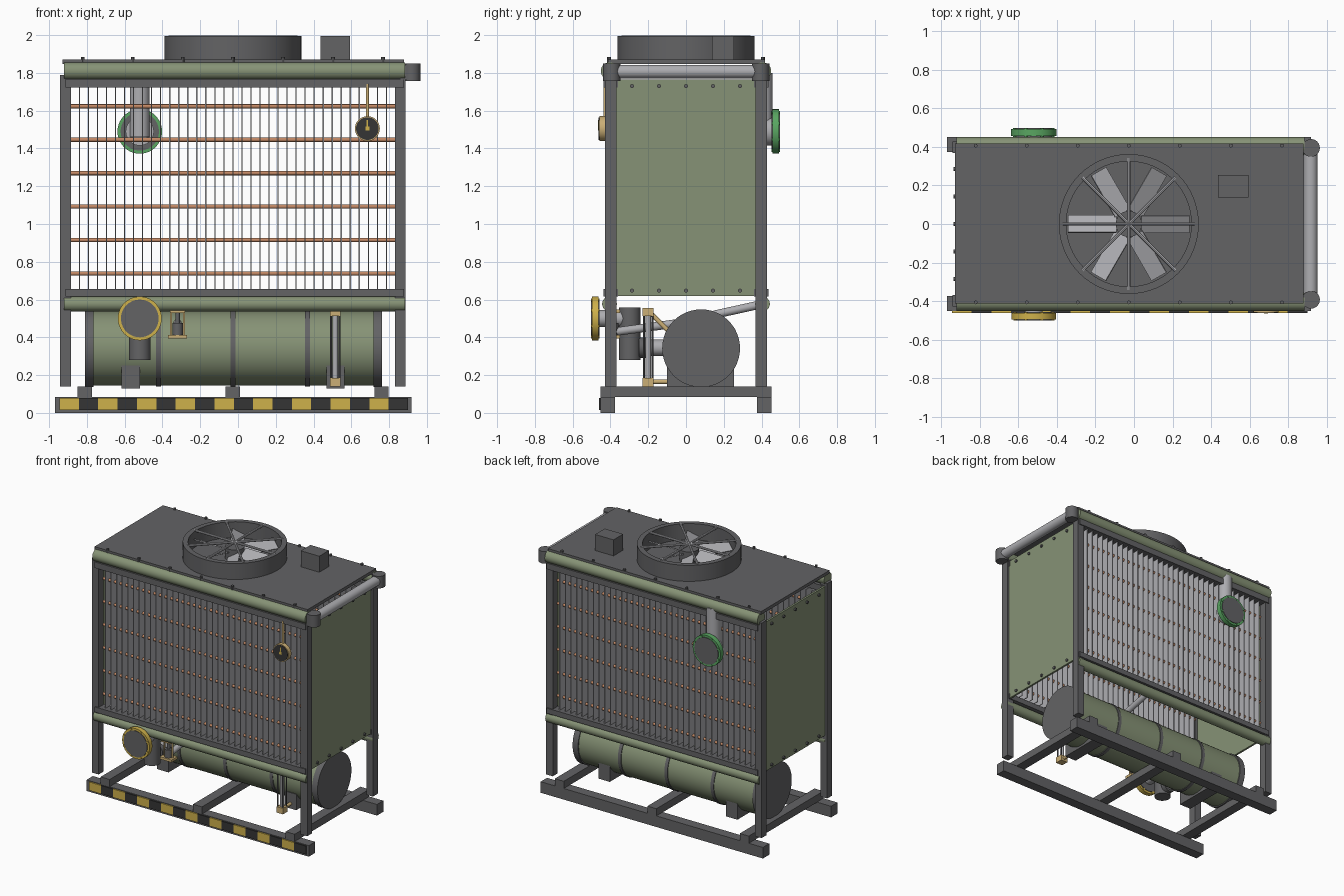
import bpy, bmesh, math
from mathutils import Vector, Matrix

cube = bpy.data.objects.get("Cube")
if cube:
    bpy.data.objects.remove(cube, do_unlink=True)

CX = -0.027      # middle of the cabinet
parts = []


def colour(name, rgb):
    m = bpy.data.materials.new(name)
    m.use_nodes = True
    m.diffuse_color = (*rgb, 1)
    m.node_tree.nodes["Principled BSDF"].inputs["Base Color"].default_value = (*rgb, 1)
    return m


GREY = colour("dark grey steel", (0.125, 0.125, 0.13))
GREEN = colour("sage green paint", (0.24, 0.29, 0.18))
STEEL = colour("light grey metal", (0.42, 0.42, 0.44))
COPPER = colour("copper", (0.55, 0.25, 0.13))
YELLOW = colour("warning yellow", (0.62, 0.44, 0.07))
BLACK = colour("black", (0.035, 0.035, 0.035))
BRASS = colour("brass", (0.6, 0.43, 0.18))
VIVID = colour("vivid green", (0.1, 0.38, 0.12))


def box(bm, x, y, z):
    """Box from three (low, high) ranges."""
    mid = [(a + b) / 2 for a, b in (x, y, z)]
    size = [b - a for a, b in (x, y, z)]
    bmesh.ops.create_cube(bm, size=1, matrix=Matrix.Translation(mid) @ Matrix.Diagonal((*size, 1)))


def rod(bm, a, b, r, n=24):
    """Cylinder between two points."""
    a, b = Vector(a), Vector(b)
    turn = (b - a).to_track_quat('Z', 'Y').to_matrix().to_4x4()
    bmesh.ops.create_cone(bm, cap_ends=True, segments=n, radius1=r, radius2=r,
                          depth=(b - a).length, matrix=Matrix.Translation((a + b) / 2) @ turn)


def finish(name, mat, bm):
    me = bpy.data.meshes.new(name)
    bm.to_mesh(me)
    bm.free()
    me.materials.append(mat)
    ob = bpy.data.objects.new(name, me)
    bpy.context.collection.objects.link(ob)
    parts.append(ob)
    return ob


def boxes(name, mat, *ranges):
    bm = bmesh.new()
    for r in ranges:
        box(bm, *r)
    return finish(name, mat, bm)


def rods(name, mat, *specs):
    bm = bmesh.new()
    for s in specs:
        rod(bm, *s)
    return finish(name, mat, bm)


def both(lo, hi):
    """A y range on the front and its mirror on the back."""
    return [(-hi, -lo), (lo, hi)]


# Skid base with hazard tiles
boxes("base_rails", GREY, *[((-0.97, 0.918), y, (0, 0.085)) for y in both(0.375, 0.452)])
boxes("cross_beams", GREY, *[((x - 0.038, x + 0.038), (-0.452, 0.452), (0.083, 0.14))
                             for x in (-0.812, CX, 0.76)])
for k, (name, mat) in enumerate((("yellow_tiles", YELLOW), ("black_tiles", BLACK))):
    boxes(name, mat, *[((-0.945 + 0.1025 * i, -0.8425 + 0.1025 * i), (-0.461, -0.452), (0.015, 0.08))
                       for i in range(k, 18, 2)])

# Cabinet frame
boxes("legs", GREY, *[(x, y, (0.14, 1.79)) for y in both(0.368, 0.428)
                      for x in ((-0.942, -0.884), (0.832, 0.888))])
boxes("coil_rails", GREY, *[((-0.912, 0.878), y, z) for y in both(0.36, 0.436)
                            for z in ((0.615, 0.655), (1.722, 1.768))])
for name, z, r in (("upper_manifold", 1.81, 0.046), ("lower_manifold", 0.577, 0.039)):
    rods(name, GREEN, *[((-0.922, y, z), (0.885, y, z), r) for y in (-0.405, 0.405)])
boxes("top_plate", GREY, ((-0.93, 0.88), (-0.413, 0.418), (1.848, 1.872)))
rods("plate_bolts", GREY, *[((CX + 0.265 * i, y, 1.845), (CX + 0.265 * i, y, 1.885), 0.01, 8)
                            for i in range(-3, 4) for y in (-0.407, 0.407)])

# End panels with bolt rows
boxes("end_panels", GREEN, *[(x, (-0.37, 0.368), (0.62, 1.765))
                             for x in ((-0.925, -0.91), (0.857, 0.872))])
rods("panel_bolts", GREY, *[((x, 0.143 * i, z), (x + d, 0.143 * i, z), 0.011, 8)
                            for i in range(-2, 3) for z in (0.647, 1.73)
                            for x, d in ((-0.923, -0.014), (0.87, 0.012))])

# Finned coils, front and back
boxes("coil_fins", STEEL, *[((x - 0.003, x + 0.003), y, (0.655, 1.722)) for y in both(0.322, 0.412)
                            for x in [CX + 0.0478 * i for i in range(-17, 18)]])
rods("coil_tubes", COPPER, *[((-0.884, y, 0.738 + 0.177 * i), (0.832, y, 0.738 + 0.177 * i), 0.011, 12)
                             for y in (-0.367, 0.367) for i in range(6)])

# Crossover header pipe on the end
rods("header_pipe", STEEL, ((0.917, -0.39, 1.807), (0.917, 0.39, 1.807), 0.036))
rods("header_caps", GREY, *[((0.919, y, 1.758), (0.919, y, 1.85), 0.046) for y in (-0.393, 0.395)])
boxes("header_stubs", GREY, *[((0.86, 0.919), y, (1.765, 1.845)) for y in both(0.37, 0.43)])

# Fan shroud: a square ring profile spun round
bm = bmesh.new()
loop = [bm.verts.new((r, 0, z)) for r, z in ((0.363, 1.87), (0.363, 1.995), (0.325, 1.995), (0.325, 1.87))]
edges = [bm.edges.new((loop[i], loop[(i + 1) % 4])) for i in range(4)]
bmesh.ops.spin(bm, geom=loop + edges, cent=(0, 0, 0), axis=(0, 0, 1),
               angle=math.tau, steps=64, use_merge=True)
bmesh.ops.remove_doubles(bm, verts=bm.verts, dist=0.0001)
bmesh.ops.recalc_face_normals(bm, faces=bm.faces)
shroud = finish("fan_shroud", GREY, bm)
shroud.location.x = CX

# Fan blades, hub and guard bars
bm = bmesh.new()
for i in range(6):
    m = (Matrix.Translation((CX, 0, 1.92)) @ Matrix.Rotation(math.tau * i / 6, 4, 'Z')
         @ Matrix.Translation((0.19, 0, 0)) @ Matrix.Rotation(math.radians(28), 4, 'X')
         @ Matrix.Diagonal((0.25, 0.1, 0.008, 1)))
    bmesh.ops.create_cube(bm, size=1, matrix=m)
finish("fan_blades", STEEL, bm)
rods("fan_hub", GREY, ((CX, 0, 1.872), (CX, 0, 1.96), 0.068))
guard = []
for i in range(4):
    d = Vector((math.cos(math.pi * i / 4), math.sin(math.pi * i / 4), 0)) * 0.342
    c = Vector((CX, 0, 1.99))
    guard.append((c - d, c + d, 0.009, 8))
rods("fan_guard", STEEL, *guard)
boxes("control_box", GREY, ((0.437, 0.594), (0.138, 0.255), (1.87, 1.995)))

# Horizontal drum with bands, end caps and saddles
rods("drum", GREEN, ((-0.79, 0.08, 0.342), (0.74, 0.08, 0.342), 0.198, 48))
rods("drum_bands", GREY, *[((x - 0.013, 0.08, 0.342), (x + 0.013, 0.08, 0.342), 0.203, 48)
                           for x in (-0.42, CX, 0.368)])
rods("drum_caps", GREY, *[((x - 0.023, 0.08, 0.342), (x + 0.023, 0.08, 0.342), 0.206, 48)
                          for x in (-0.787, 0.74)])
boxes("saddles", GREY, *[((x - 0.048, x + 0.048), (-0.1, 0.255), (0.128, 0.25)) for x in (-0.568, 0.517)])


def flange(name, mat, x, z, y, face, r):
    """Ring flange with a blank face plate and a circle of bolts."""
    out = math.copysign(0.005, face - y)
    rods(name + "_flange", mat, ((x, y, z), (x, face - out, z), r, 40))
    rods(name + "_blank", GREY, ((x, y - out, z), (x, face, z), r * 0.86, 40))
    bolts = []
    for i in range(8):
        a = math.tau * (i + 0.5) / 8
        p = Vector((x + math.cos(a) * r * 0.92, 0, z + math.sin(a) * r * 0.92))
        bolts.append((p + Vector((0, y - out, 0)), p + Vector((0, face, 0)), 0.008, 8))
    rods(name + "_bolts", mat, *bolts)


# Pump, inlet and outlet flanges
rods("pump_body", GREY, ((-0.52, -0.298, 0.28), (-0.52, -0.298, 0.558), 0.058),
     ((-0.52, -0.25, 0.345), (-0.52, -0.215, 0.345), 0.055))
rods("pump_pipes", STEEL, ((-0.52, -0.23, 0.345), (-0.52, -0.05, 0.345), 0.043),
     ((-0.52, -0.46, 0.5), (-0.52, -0.3, 0.5), 0.045))
flange("inlet", YELLOW, -0.52, 0.5, -0.462, -0.502, 0.116)
rods("outlet_pipe", STEEL, ((-0.52, 0.405, 1.46), (-0.52, 0.405, 1.8), 0.052),
     ((-0.52, 0.4, 1.49), (-0.52, 0.46, 1.49), 0.075))
flange("outlet", VIVID, -0.52, 1.49, 0.457, 0.498, 0.118)

# Relief valve on its sloping pipe, and the return pipe behind
rods("sloping_pipes", STEEL, ((-0.32, -0.37, 0.43), (-0.32, -0.04, 0.475), 0.022),
     ((0.2, 0.15, 0.52), (0.2, 0.4, 0.575), 0.022))
boxes("valve_yoke", BRASS, ((-0.37, -0.27), (-0.42, -0.35), (0.393, 0.412)),
      ((-0.36, -0.28), (-0.42, -0.35), (0.53, 0.548)),
      *[((x - 0.005, x + 0.005), (-0.39, -0.38), (0.4, 0.54)) for x in (-0.355, -0.285)])
rods("valve_core", GREY, ((-0.32, -0.385, 0.41), (-0.32, -0.385, 0.475), 0.028),
     ((-0.32, -0.385, 0.47), (-0.32, -0.385, 0.535), 0.012))

# Level glass in front of the drum
boxes("level_blocks", BRASS, *[((0.487, 0.543), (-0.23, -0.172), z) for z in ((0.14, 0.185), (0.512, 0.555))])
rods("level_links", BRASS, ((0.515, -0.2, 0.165), (0.515, 0.03, 0.165), 0.012),
     ((0.515, -0.18, 0.52), (0.515, -0.08, 0.42), 0.012))
rods("level_tube", STEEL, ((0.515, -0.2, 0.18), (0.515, -0.2, 0.52), 0.015))
rods("level_guards", GREY, *[((0.515 + s, -0.2 + t, 0.18), (0.515 + s, -0.2 + t, 0.52), 0.005, 8)
                             for s in (-0.022, 0.022) for t in (-0.022, 0.022)])

# Pressure gauge hanging on the front coil
rods("gauge_case", BRASS, ((0.685, -0.425, 1.505), (0.685, -0.459, 1.505), 0.066, 32),
     ((0.685, -0.43, 1.55), (0.685, -0.43, 1.74), 0.008, 12))
rods("gauge_dial", BLACK, ((0.685, -0.455, 1.505), (0.685, -0.462, 1.505), 0.06, 32))
boxes("gauge_needle", YELLOW, ((0.681, 0.689), (-0.465, -0.46), (1.5, 1.55)),
      ((0.675, 0.695), (-0.465, -0.46), (1.495, 1.515)))

# Smooth round parts while keeping edges crisp
bpy.ops.object.select_all(action='DESELECT')
for ob in parts:
    ob.select_set(True)
bpy.context.view_layer.objects.active = parts[0]
bpy.ops.object.shade_smooth_by_angle(angle=math.radians(35))
